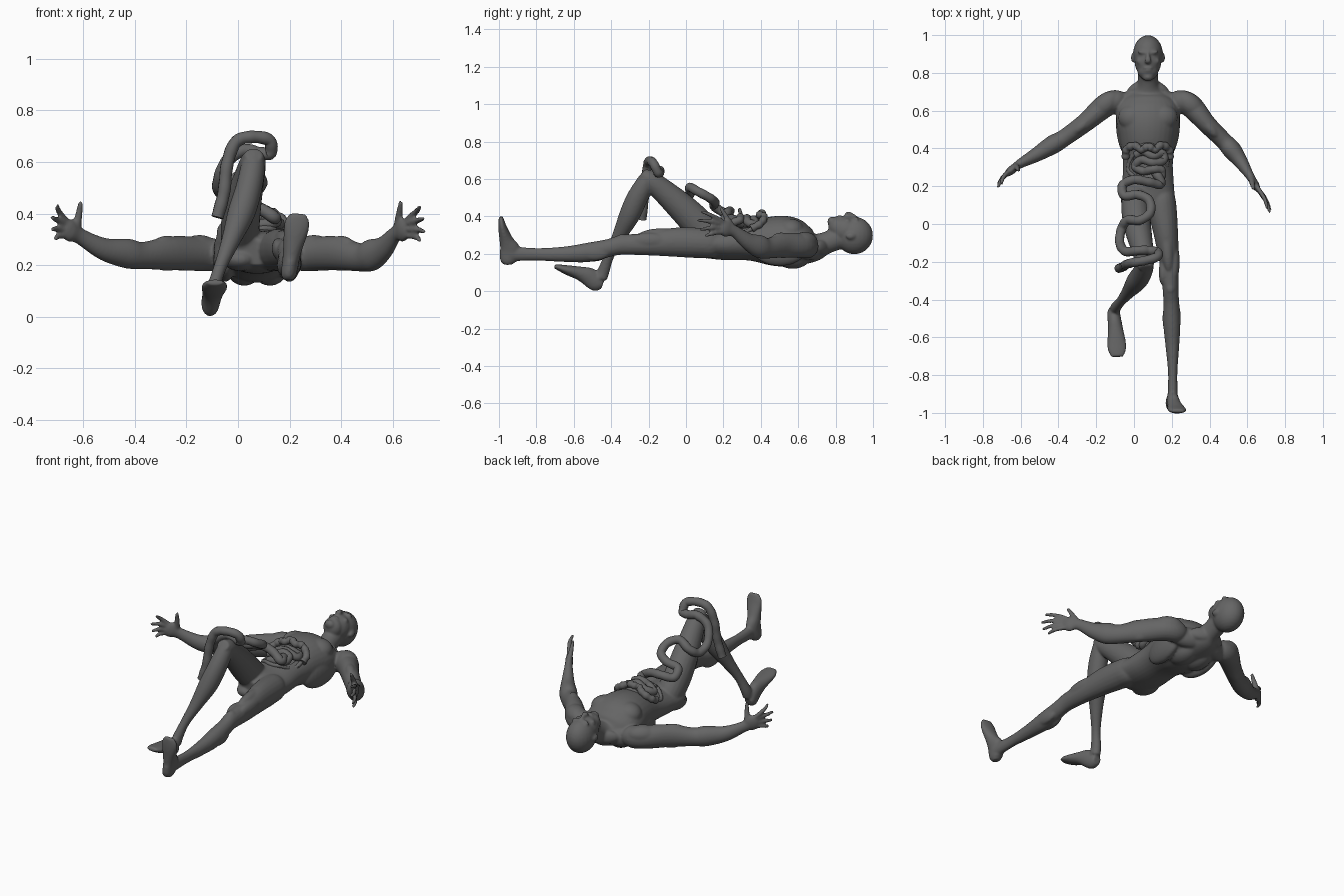
import bpy, bmesh, math
from mathutils import Vector, Matrix

CX = 0.074  # body centre line
bm = bmesh.new()


def catmull(pts, n):
    """Smooth samples through a list of tuples."""
    p = [Vector(q) for q in pts]
    p = [p[0] * 2 - p[1]] + p + [p[-1] * 2 - p[-2]]
    out = []
    for i in range(1, len(p) - 2):
        a, b, c, d = p[i - 1:i + 3]
        for k in range(n):
            t = k / n
            out.append(0.5 * (2 * b + (c - a) * t + (2 * a - 5 * b + 4 * c - d) * t * t
                              + (3 * b - a - 3 * c + d) * t ** 3))
    return out + [p[-2]]


def limb(pts, up=(0, 0, 1), segs=20):
    """Loft of ellipses; each point is x, y, z, half width, half height."""
    s = catmull(pts, 5)
    pos = [Vector(q[:3]) for q in s]
    rings = []
    for i, c in enumerate(pos):
        t = (pos[min(i + 1, len(pos) - 1)] - pos[max(i - 1, 0)]).normalized()
        side = t.cross(Vector(up)).normalized()
        nrm = side.cross(t)
        rings.append([bm.verts.new(c + side * math.cos(a) * s[i][3] + nrm * math.sin(a) * s[i][4])
                      for a in (2 * math.pi * k / segs for k in range(segs))])
    for r, q in zip(rings, rings[1:]):
        for k in range(segs):
            j = (k + 1) % segs
            bm.faces.new((r[k], r[j], q[j], q[k]))
    bm.faces.new(rings[0][::-1])
    bm.faces.new(rings[-1])


def blob(loc, rad, turn=0):
    m = Matrix.LocRotScale(Vector(loc), Matrix.Rotation(turn, 3, 'Z'), Vector(rad))
    bmesh.ops.create_uvsphere(bm, u_segments=24, v_segments=14, radius=1, matrix=m)


def pair(dx, y, z, rad, ang=0):
    for s in (-1, 1):
        blob((CX + s * dx, y, z), rad, s * ang)


# torso and neck
limb([(CX, 0.04, .25, .08, .05), (CX, .1, .255, .14, .075), (CX, .2, .252, .138, .085),
      (CX, .33, .262, .132, .098), (CX, .45, .268, .15, .13), (CX, .55, .265, .168, .134),
      (CX, .63, .245, .16, .108), (CX, .69, .238, .1, .078), (CX, .74, .255, .058, .06),
      (CX, .83, .29, .053, .06)], segs=32)
pair(.075, .56, .325, (.083, .073, .063), .2)    # chest
pair(.085, .66, .225, (.12, .05, .06), -.3)      # shoulder yoke
pair(.045, .73, .235, (.075, .028, .04), -.5)    # neck slope
pair(.065, .11, .222, (.07, .09, .045))          # seat
pair(.125, .5, .22, (.043, .14, .085), -.1)      # flanks
pair(.05, .57, .19, (.07, .1, .07))              # shoulder blades

# head
blob((CX, .9, .298), (.079, .1, .1))
blob((CX, .86, .325), (.071, .085, .077))
blob((CX, .81, .342), (.056, .05, .058))
blob((CX, .778, .372), (.03, .022, .026))
pair(.027, .908, .384, (.029, .011, .017), .15)
pair(.029, .89, .374, (.015, .01, .015))
limb([(CX, .91, .393, .009, .01), (CX, .885, .406, .011, .014), (CX, .865, .412, .018, .015), (CX, .855, .4, .014, .01)])
blob((CX, .826, .396), (.026, .006, .012))
blob((CX, .812, .394), (.023, .006, .012))
pair(.08, .88, .295, (.01, .026, .018))
pair(.042, .862, .372, (.02, .018, .018))

# arms
limb([(-.03, .66, .24, .02, .02), (-.08, .655, .24, .055, .06), (-.15, .628, .243, .062, .066),
      (-.26, .535, .246, .05, .066), (-.37, .455, .237, .046, .053), (-.43, .42, .245, .05, .058),
      (-.52, .365, .262, .038, .044), (-.61, .315, .31, .024, .032), (-.65, .28, .335, .02, .04)])
limb([(.18, .66, .24, .02, .02), (.23, .655, .24, .055, .06), (.3, .626, .243, .062, .066),
      (.385, .53, .246, .05, .066), (.475, .44, .23, .046, .055), (.52, .39, .24, .05, .062),
      (.565, .33, .267, .038, .046), (.61, .26, .32, .024, .032), (.64, .21, .338, .02, .04)])
for x, y, a in ((-.15, .635, .7), (.295, .635, -.7)):
    blob((x, y, .265), (.085, .055, .052), a)         # shoulder cap
for x, y, a in ((-.275, .52, .68), (.4, .51, -.86)):
    blob((x, y, .277), (.07, .03, .037), a)           # front of upper arm
    blob((x, y + .01, .222), (.08, .036, .045), a)    # back of upper arm


def hand(wrist, knuckle, tips, thumb):
    w, k = Vector(wrist), Vector(knuckle)
    d = k - w
    blob(w + d * .6, (.022, .048, .045), math.atan2(-d.x, d.y))
    for i, tip in enumerate(tips):
        a = k + Vector((math.copysign(.004 * i - .006, k.x), 0, .036 - .024 * i))
        b = Vector(tip)
        m = (a + b) / 2 + Vector((math.copysign(.008, k.x), 0, .003))
        limb([(*w.lerp(a, .6), .012, .012), (*a, .0125, .0125), (*m, .0115, .0115), (*b, .008, .008)], segs=12)
    t = Vector(thumb)
    r = w.lerp(k, .25) + Vector((0, 0, .02))
    limb([(*r, .018, .018), (*r.lerp(t, .55), .014, .014), (*t, .009, .009)], (0, 1, 0), 12)


hand((-.61, .32, .31), (-.672, .265, .35),
     [(-.7, .21, .432), (-.721, .192, .385), (-.722, .2, .338), (-.708, .215, .3)], (-.61, .285, .447))
hand((.605, .27, .315), (.66, .175, .35),
     [(.705, .08, .427), (.72, .06, .38), (.722, .075, .33), (.705, .1, .295)], (.632, .185, .447))

# straight leg and foot
limb([(.14, .2, .25, .03, .03), (.145, .15, .252, .068, .073), (.152, .07, .258, .075, .081),
      (.17, -.06, .262, .064, .078), (.188, -.22, .252, .05, .06), (.193, -.34, .248, .042, .053),
      (.197, -.41, .232, .042, .048), (.2, -.52, .208, .046, .052), (.203, -.64, .198, .037, .042),
      (.205, -.78, .197, .025, .034), (.205, -.88, .199, .026, .037), (.205, -.94, .2, .03, .042)])
limb([(.195, -.95, .142, .02, .02), (.197, -.95, .165, .03, .045), (.205, -.942, .22, .033, .055),
      (.213, -.96, .27, .038, .038), (.224, -.978, .33, .048, .025), (.23, -.986, .37, .048, .017),
      (.233, -.99, .4, .032, .01)], (0, 1, 0))
blob((.193, -.34, .283), (.025, .035, .022))          # kneecap
blob((.153, -.255, .265), (.022, .07, .04))           # inner thigh
blob((.212, -.2, .27), (.03, .11, .042))              # outer thigh
blob((.175, -.12, .295), (.036, .14, .042), .08)      # front thigh
blob((.176, -.5, .2), (.025, .085, .042))             # inner calf
blob((.222, -.49, .205), (.025, .08, .042))           # outer calf

# bent leg and foot
X = (1, 0, 0)
limb([(.01, .2, .235, .03, .03), (.01, .16, .265, .075, .068), (.008, .08, .345, .085, .075),
      (.02, -.02, .445, .078, .072), (.042, -.12, .535, .064, .06), (.058, -.195, .597, .053, .051),
      (.062, -.235, .63, .03, .035)], X)
limb([(.06, -.195, .63, .035, .04), (.057, -.22, .575, .05, .048), (.04, -.265, .49, .057, .052),
      (.012, -.305, .4, .055, .053), (-.03, -.36, .29, .037, .036), (-.07, -.41, .19, .027, .025),
      (-.095, -.44, .11, .032, .027), (-.1, -.455, .07, .034, .028)], X)
limb([(-.108, -.445, .036, .025, .024), (-.108, -.475, .047, .034, .05), (-.102, -.52, .077, .037, .05),
      (-.097, -.57, .096, .042, .037), (-.092, -.63, .112, .05, .027), (-.09, -.67, .124, .048, .019),
      (-.089, -.703, .134, .032, .011)])

# fuse all parts into one smooth skin
bmesh.ops.recalc_face_normals(bm, faces=bm.faces)
grey = bpy.data.materials.new("dark_grey")
grey.diffuse_color = (.13, .13, .13, 1)
me = bpy.data.meshes.new("body")
bm.to_mesh(me)
bm.free()
me.materials.append(grey)
body = bpy.data.objects.new("body", me)
bpy.context.collection.objects.link(body)
rm = body.modifiers.new("fuse", 'REMESH')
rm.mode, rm.voxel_size, rm.use_smooth_shade = 'VOXEL', .0065, True
sm = body.modifiers.new("soften", 'SMOOTH')
sm.factor, sm.iterations = .5, 6

# belly opening
bpy.ops.mesh.primitive_uv_sphere_add(segments=32, ring_count=20, location=(.075, .315, .385))
cutter = bpy.context.object
cutter.name = "belly_cutter"
cutter.data.materials.append(grey)
cutter.scale = (.095, .1, .085)
cutter.hide_render = True
cutter.hide_set(True)
bo = body.modifiers.new("opening", 'BOOLEAN')
bo.operation, bo.object, bo.solver = 'DIFFERENCE', cutter, 'EXACT'


def tube(name, pts, r, wobble=.03):
    cu = bpy.data.curves.new(name, 'CURVE')
    cu.dimensions, cu.bevel_depth, cu.bevel_resolution, cu.use_fill_caps = '3D', r, 4, True
    cu.materials.append(grey)
    s = catmull(pts, 10)
    sp = cu.splines.new('POLY')
    sp.points.add(len(s) - 1)
    for i, (p, q) in enumerate(zip(sp.points, s)):
        p.co = (*q, 1)
        p.radius = 1 + wobble * math.sin(i * .9)
    sp.use_smooth = True
    bpy.context.collection.objects.link(bpy.data.objects.new(name, cu))


# coils inside the opening
tube("belly_coil", [(.01, .365, .35), (.05, .385, .37), (.1, .36, .385), (.15, .375, .36), (.155, .335, .365),
                    (.1, .325, .39), (.04, .34, .375), (.005, .305, .355), (.05, .28, .37), (.1, .29, .395),
                    (.145, .285, .38), (.14, .245, .365), (.08, .245, .355), (.03, .25, .345)], .022)
# long loop over the thigh and knee
tube("long_coil", [(.09, .3, .36), (.13, .25, .385), (.14, .21, .385), (.08, .222, .42), (.0, .235, .43),
                   (-.06, .205, .42), (-.05, .15, .455), (.02, .155, .475), (.08, .125, .5), (.085, .06, .535),
                   (.03, .02, .555), (-.035, .02, .515), (-.067, -.03, .485), (-.075, -.1, .52),
                   (-.045, -.145, .6), (.02, -.14, .645), (.08, -.14, .635), (.125, -.15, .635),
                   (.12, -.175, .685), (.05, -.195, .697), (-.01, -.205, .675), (-.042, -.215, .59),
                   (-.055, -.225, .48), (-.08, -.235, .385)], .0245)
# torn rim around the opening and folded flap at its upper edge
rim = []
for k in range(19):
    a = 2 * math.pi * k / 18
    rim.append((.075 + (.1 + .01 * math.sin(4 * a)) * math.cos(a), .32 + .1 * math.sin(a),
                .366 - .05 * math.cos(a) ** 2 + .006 * math.sin(5 * a) + .02 * math.sin(a)))
tube("torn_rim", rim, .012)
tube("torn_flap", [(-.045, .35, .335), (-.04, .395, .36), (.0, .415, .39), (.04, .395, .405), (.075, .41, .418),
                   (.11, .395, .41), (.145, .418, .395), (.185, .395, .36), (.19, .35, .335)], .02, .1)
